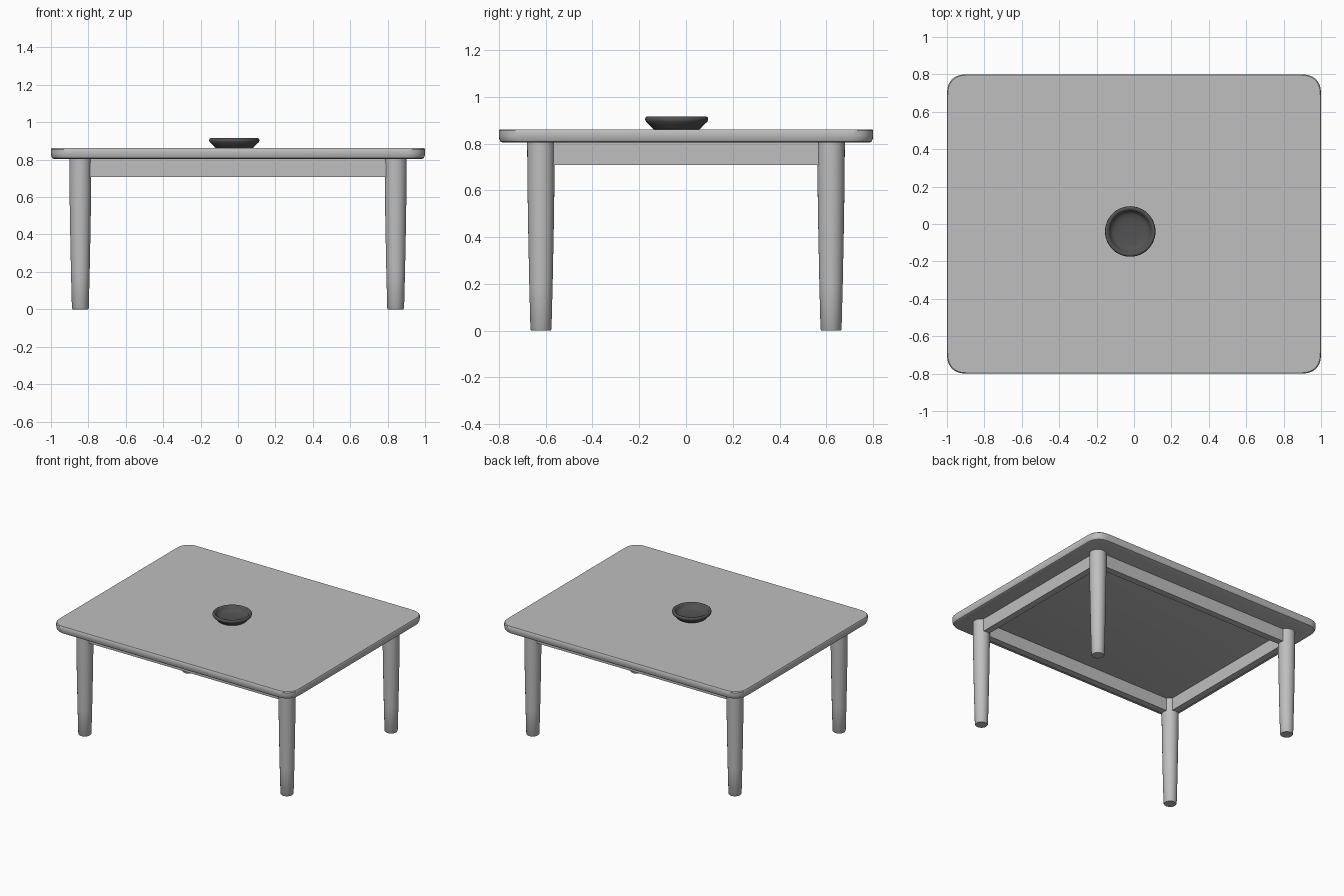
import bpy, bmesh, math
from mathutils import Vector

cube = bpy.data.objects.get("Cube")
if cube:
    bpy.data.objects.remove(cube, do_unlink=True)


def make_material(name, value):
    mat = bpy.data.materials.new(name)
    mat.use_nodes = True
    color = (value, value, value, 1)
    mat.diffuse_color = color
    mat.node_tree.nodes["Principled BSDF"].inputs["Base Color"].default_value = color
    return mat


table_grey = make_material("table grey", 0.52)
bowl_grey = make_material("dark bowl grey", 0.085)


def finish(name, bm, mat, angle=35):
    bmesh.ops.recalc_face_normals(bm, faces=bm.faces)
    mesh = bpy.data.meshes.new(name)
    bm.to_mesh(mesh)
    bm.free()
    mesh.materials.append(mat)
    obj = bpy.data.objects.new(name, mesh)
    bpy.context.collection.objects.link(obj)
    bpy.ops.object.select_all(action="DESELECT")
    obj.select_set(True)
    bpy.context.view_layer.objects.active = obj
    bpy.ops.object.shade_smooth_by_angle(angle=math.radians(angle))
    return obj


def loft(name, rings, mat, angle=35):
    """Skin a stack of equal point rings and cap both ends."""
    bm = bmesh.new()
    loops = [[bm.verts.new(p) for p in ring] for ring in rings]
    n = len(loops[0])
    for a, b in zip(loops, loops[1:]):
        for i in range(n):
            j = (i + 1) % n
            bm.faces.new((a[i], a[j], b[j], b[i]))
    bm.faces.new(loops[0][::-1])
    bm.faces.new(loops[-1])
    return finish(name, bm, mat, angle)


def circle(x, y, z, r, n):
    return [Vector((x + r * math.cos(math.tau * i / n),
                    y + r * math.sin(math.tau * i / n), z)) for i in range(n)]


def rounded_rectangle(hx, hy, z, corner, steps=10, power=2.5):
    points = []
    for q, (sx, sy) in enumerate(((1, 1), (-1, 1), (-1, -1), (1, -1))):
        order = range(steps + 1) if q % 2 == 0 else range(steps, -1, -1)
        for i in order:
            t = math.pi / 2 * i / steps
            u = max(math.cos(t), 0) ** (2 / power)
            v = max(math.sin(t), 0) ** (2 / power)
            points.append(Vector((sx * (hx - corner + corner * u),
                                  sy * (hy - corner + corner * v), z)))
    return points


# Table top with softened rim: (height, inset)
rim = [(0.804, 0.016), (0.808, 0.007), (0.818, 0.002), (0.835, 0),
       (0.855, 0), (0.861, 0.004)]
loft("table_top",
     [rounded_rectangle(1 - d, 0.8 - d, z, 0.11) for z, d in rim], table_grey)

# Tapered round legs: (height, radius)
leg_profile = [(0, 0.041), (0.006, 0.045), (0.2, 0.050), (0.45, 0.055),
               (0.65, 0.058), (0.806, 0.059)]
leg_x, leg_y = 0.843, 0.62
for sx, side in ((1, "left"), (-1, "right")):
    for sy, end in ((-1, "front"), (1, "back")):
        loft(f"{end}_{side}_leg",
             [circle(sx * leg_x, sy * leg_y, z, r, 32) for z, r in leg_profile],
             table_grey)


# Apron rails running between the legs
def rail(name, center, size):
    bm = bmesh.new()
    bmesh.ops.create_cube(bm, size=1)
    bmesh.ops.scale(bm, vec=size, verts=bm.verts)
    bmesh.ops.translate(bm, vec=center, verts=bm.verts)
    finish(name, bm, table_grey)


for s, end, side in ((-1, "front", "right"), (1, "back", "left")):
    rail(f"{end}_rail", (0, s * leg_y, 0.757), (2 * leg_x, 0.05, 0.098))
    rail(f"{side}_rail", (s * leg_x, 0, 0.757), (0.05, 2 * leg_y, 0.098))

# Shallow bowl: (height, radius) up the outside, over the lip, down the inside
bowl_profile = [(0.861, 0.098), (0.866, 0.104), (0.88, 0.117), (0.893, 0.131),
                (0.903, 0.135), (0.911, 0.133), (0.915, 0.127), (0.914, 0.119),
                (0.908, 0.113), (0.893, 0.107), (0.883, 0.095), (0.878, 0.07),
                (0.876, 0.02)]
loft("bowl", [circle(-0.02, -0.04, z, r, 48) for z, r in bowl_profile],
     bowl_grey, 50)
